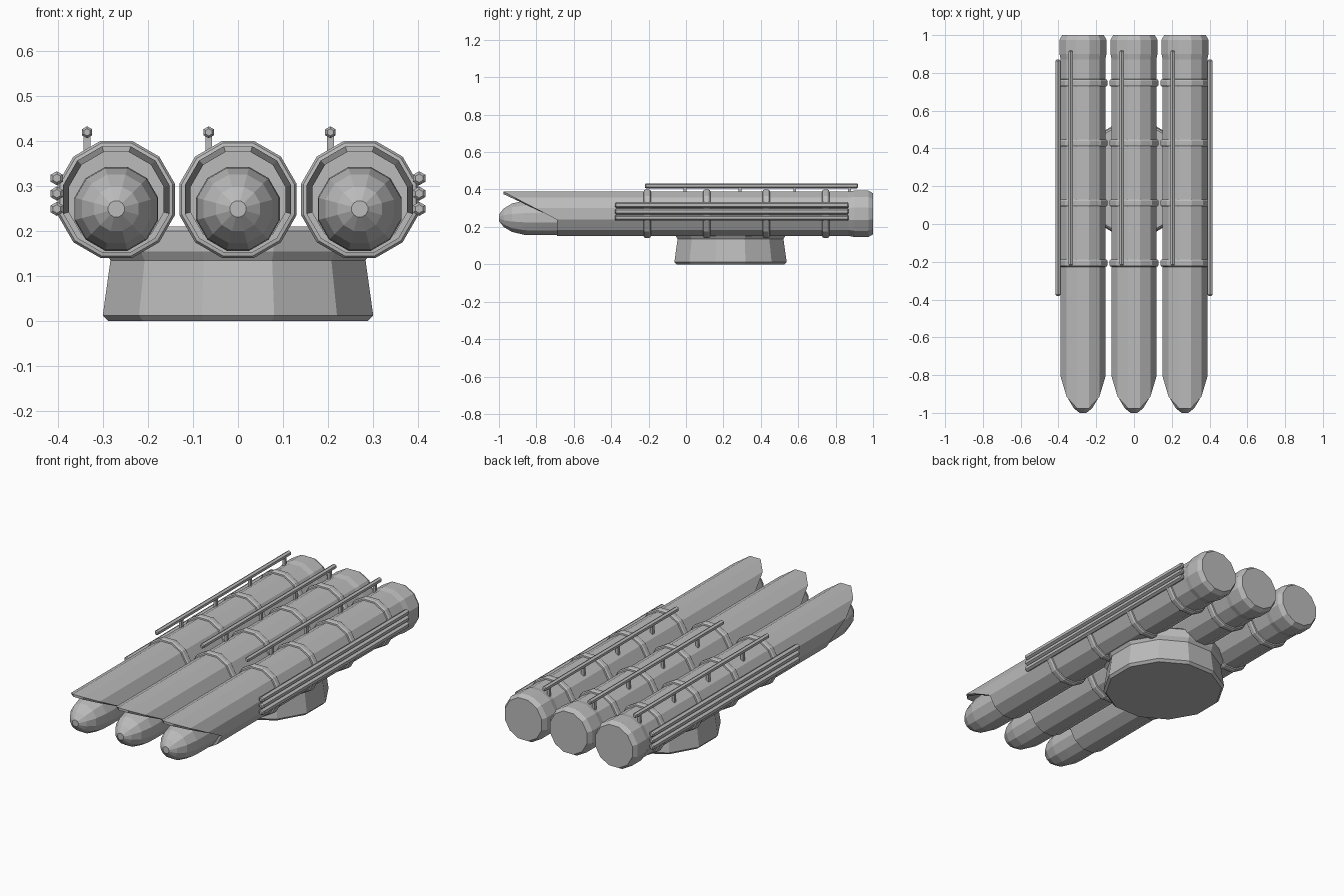
import bpy, bmesh, math
from mathutils import Vector, Matrix

cube = bpy.data.objects.get("Cube")
if cube:
    bpy.data.objects.remove(cube, do_unlink=True)

grey = bpy.data.materials.new("plain grey")
grey.use_nodes = True
COLOR = (0.5, 0.5, 0.5, 1)
grey.diffuse_color = COLOR
grey.node_tree.nodes["Principled BSDF"].inputs["Base Color"].default_value = COLOR

SIDES = 12
TUBE_X = (-0.27, 0.0, 0.27)
TUBE_Z = 0.27


def finish(name, bm, matrix):
    bmesh.ops.recalc_face_normals(bm, faces=bm.faces)
    mesh = bpy.data.meshes.new(name)
    bm.to_mesh(mesh)
    bm.free()
    mesh.transform(matrix)
    mesh.materials.append(grey)
    obj = bpy.data.objects.new(name, mesh)
    bpy.context.collection.objects.link(obj)
    return obj


def lathe(name, profile, centre, sides=SIDES, upright=False, closed=False, shift=None):
    """Stack flat-topped polygon rings; profile holds (distance along axis, apothem)."""
    bm = bmesh.new()
    rings = []
    for i, (along, apothem) in enumerate(profile):
        radius = apothem / math.cos(math.pi / sides)
        ring = []
        for k in range(sides):
            a = (k + 0.5) * math.tau / sides
            u, v = radius * math.cos(a), radius * math.sin(a)
            d = along + (shift(math.sin(a)) if shift and along == profile[0][0] else 0)
            ring.append(bm.verts.new((u, v, d) if upright else (u, d, v)))
        rings.append(ring)
    pairs = list(zip(rings, rings[1:]))
    if closed:
        pairs.append((rings[-1], rings[0]))
    for a, b in pairs:
        for k in range(sides):
            n = (k + 1) % sides
            bm.faces.new((a[k], a[n], b[n], b[k]))
    if not closed:
        bm.faces.new(rings[0])
        bm.faces.new(rings[-1])
    return finish(name, bm, Matrix.Translation(centre))


def box(name, size, centre):
    bm = bmesh.new()
    bmesh.ops.create_cube(bm, size=1)
    return finish(name, bm, Matrix.Translation(centre) @ Matrix.Diagonal((*size, 1)))


def rail(name, x, z, y0, y1, r):
    tip = 0.006
    return lathe(name, [(y0, r * 0.6), (y0 + tip, r), (y1 - tip, r), (y1, r * 0.6)],
                 (x, 0, z), sides=6)


def slanted_mouth(s):
    """Upper part of the mouth reaches forward as a pointed hood."""
    height = 0.122 * s
    return -1.92 * max(0.0, height + 0.031)


# Faceted pedestal with a flared upper collar
lathe("pedestal", [(0, 0.288), (0.013, 0.3), (0.135, 0.283), (0.155, 0.295),
                   (0.2, 0.295), (0.21, 0.285)], (0, 0.238, 0), upright=True)

for label, x in zip(("right", "middle", "left"), TUBE_X):
    # Hollow launch tube with a bevelled rear cap
    lathe(label + "_tube",
          [(-0.69, 0.105), (-0.69, 0.118), (0.87, 0.118), (0.9, 0.124),
           (0.975, 0.124), (1.0, 0.11), (0.99, 0.0), (-0.3, 0.0), (-0.3, 0.105)],
          (x, 0, TUBE_Z), closed=True, shift=slanted_mouth)
    # Flat plug closing the rear
    lathe(label + "_rear_plate", [(0.98, 0.11), (1.0, 0.11)], (x, 0, TUBE_Z))
    # Round-nosed rocket resting low in the tube
    lathe(label + "_rocket",
          [(-1.0, 0.018), (-0.975, 0.049), (-0.93, 0.076), (-0.865, 0.091),
           (-0.8, 0.093), (-0.25, 0.093)], (x, 0, 0.249))
    # Clamping bands
    for i in range(4):
        y = -0.207 + 0.318 * i
        lathe(f"{label}_band_{i + 1}",
              [(y - 0.02, 0.115), (y - 0.018, 0.125), (y - 0.01, 0.13),
               (y + 0.01, 0.13), (y + 0.018, 0.125), (y + 0.02, 0.115)],
              (x, 0, TUBE_Z), closed=True)
    # Top rail on short posts
    rail(label + "_top_rail", x - 0.065, 0.419, -0.22, 0.92, 0.0115)
    for i in range(4):
        box(f"{label}_rail_post_{i + 1}", (0.015, 0.015, 0.05),
            (x - 0.065, -0.005 + 0.293 * i, 0.39))

# Three side rails on each outer flank
for side, label in ((-1, "right"), (1, "left")):
    for i in range(3):
        rail(f"{label}_side_rail_{i + 1}", side * 0.402, 0.249 + 0.034 * i, -0.38, 0.87, 0.0135)
